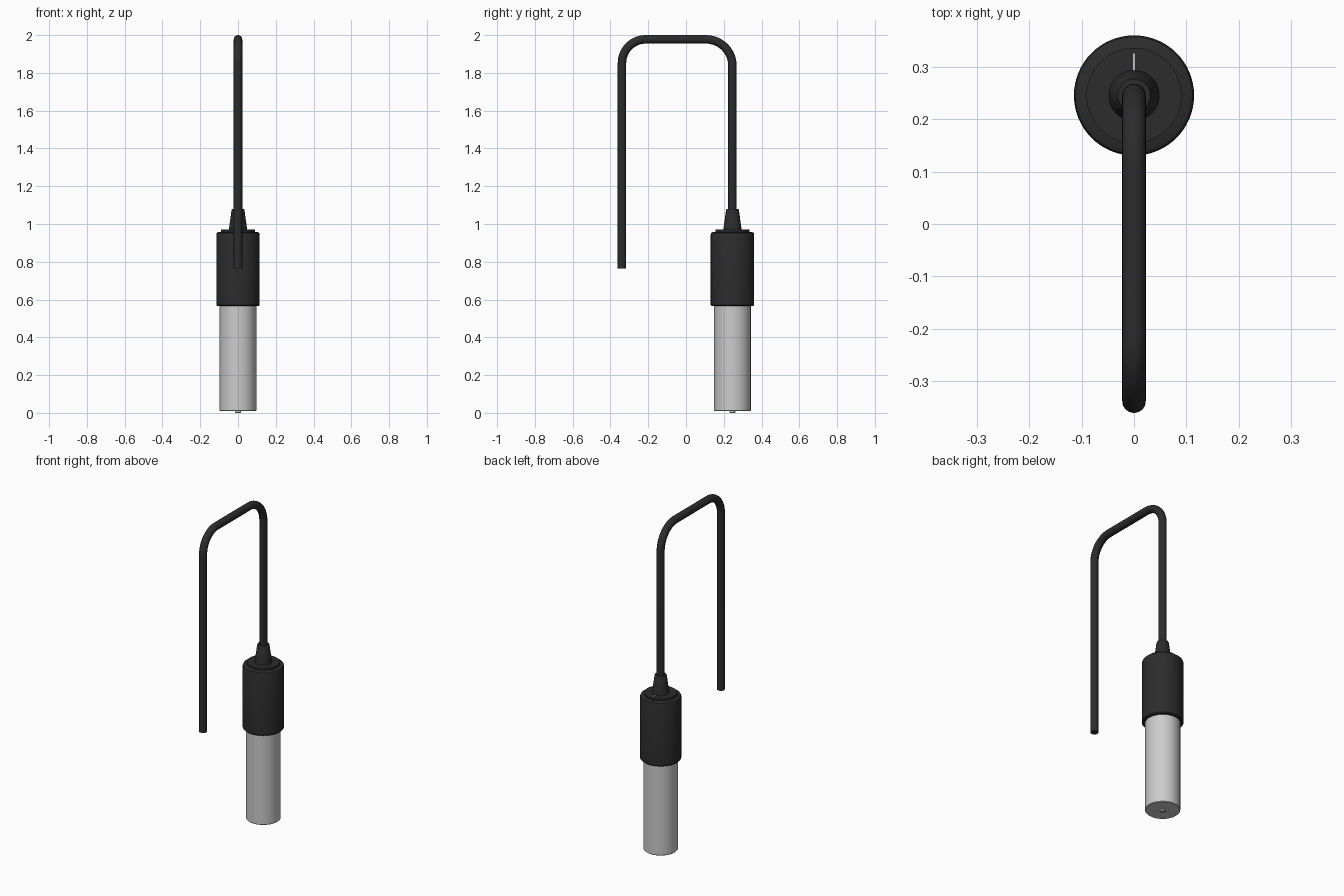
import bpy
import bmesh
import math
from mathutils import Vector

cube = bpy.data.objects.get("Cube")
if cube:
    bpy.data.objects.remove(cube)


def make_material(name, value):
    mat = bpy.data.materials.new(name)
    mat.use_nodes = True
    color = (value, value, value, 1)
    mat.diffuse_color = color
    mat.node_tree.nodes["Principled BSDF"].inputs["Base Color"].default_value = color
    return mat


black = make_material("matte black", 0.025)
grey = make_material("light grey metal", 0.6)

AXIS_Y = 0.246
CABLE_R = 0.0225


def finish(obj, mat):
    obj.data.materials.append(mat)
    bpy.ops.object.select_all(action="DESELECT")
    obj.select_set(True)
    bpy.context.view_layer.objects.active = obj
    bpy.ops.object.shade_smooth_by_angle(angle=math.radians(35))


def mesh_object(name, bm, mat):
    bmesh.ops.recalc_face_normals(bm, faces=bm.faces)
    mesh = bpy.data.meshes.new(name)
    bm.to_mesh(mesh)
    bm.free()
    obj = bpy.data.objects.new(name, mesh)
    bpy.context.collection.objects.link(obj)
    finish(obj, mat)
    return obj


def lathe(name, profile, mat, sides=64):
    """Turn (radius, height) points around the vertical axis of the sensor."""
    bm = bmesh.new()
    rings = []
    for r, z in profile:
        rings.append([bm.verts.new((r * math.cos(a), AXIS_Y + r * math.sin(a), z))
                      for a in (math.tau * i / sides for i in range(sides))])
    for low, high in zip(rings, rings[1:]):
        for i in range(sides):
            j = (i + 1) % sides
            bm.faces.new((low[i], low[j], high[j], high[i]))
    bm.faces.new(rings[0])
    bm.faces.new(rings[-1])
    return mesh_object(name, bm, mat)


# Probe, with a small tip under it
lathe("probe_tip", [(0.012, 0), (0.015, 0.003), (0.015, 0.02)], grey, 32)
lathe("probe_tube", [(0.094, 0.01), (0.097, 0.013), (0.097, 0.6)], grey)

# Housing with rounded rims, stepped lid and cable boot
lathe("housing", [(0.109, 0.565), (0.115, 0.571), (0.115, 0.945),
                  (0.112, 0.953), (0.105, 0.957)], black)
lathe("housing_lid", [(0.091, 0.95), (0.091, 0.97)], black)
lathe("cable_boot", [(0.049, 0.965), (0.047, 0.98), (0.034, 1.075), (0.031, 1.08)], black, 48)


# Cable: hanging end, two quarter bends and the run into the boot
def bend(y, z, radius, start, end, steps=14):
    for i in range(steps + 1):
        a = math.radians(start + (end - start) * i / steps)
        yield Vector((0, y + radius * math.cos(a), z + radius * math.sin(a)))


top = 2 - CABLE_R
left_y, left_r, right_r = -0.339, 0.125, 0.14
path = [Vector((0, left_y, 0.765))]
path += bend(left_y + left_r, top - left_r, left_r, 180, 90)
path += bend(AXIS_Y - right_r, top - right_r, right_r, 90, 0)
path.append(Vector((0, AXIS_Y, 1.0)))

bm = bmesh.new()
sides = 32
rings = []
for i, p in enumerate(path):
    t = (path[min(i + 1, len(path) - 1)] - path[max(i - 1, 0)]).normalized()
    if i in (0, len(path) - 1):
        t = Vector((0, 0, 1 if i == 0 else -1))
    side = Vector((1, 0, 0))
    up = t.cross(side)
    rings.append([bm.verts.new(p + CABLE_R * (side * math.cos(a) + up * math.sin(a)))
                  for a in (math.tau * k / sides for k in range(sides))])
for a, b in zip(rings, rings[1:]):
    for k in range(sides):
        j = (k + 1) % sides
        bm.faces.new((a[k], a[j], b[j], b[k]))
bm.faces.new(rings[0])
bm.faces.new(rings[-1])
mesh_object("cable", bm, black)

# Thin index mark on the lid
bm = bmesh.new()
bmesh.ops.create_cube(bm, size=1)
bmesh.ops.scale(bm, vec=(0.003, 0.038, 0.002), verts=bm.verts)
bmesh.ops.translate(bm, vec=(0, AXIS_Y + 0.061, 0.97), verts=bm.verts)
mesh_object("lid_index_mark", bm, grey)
